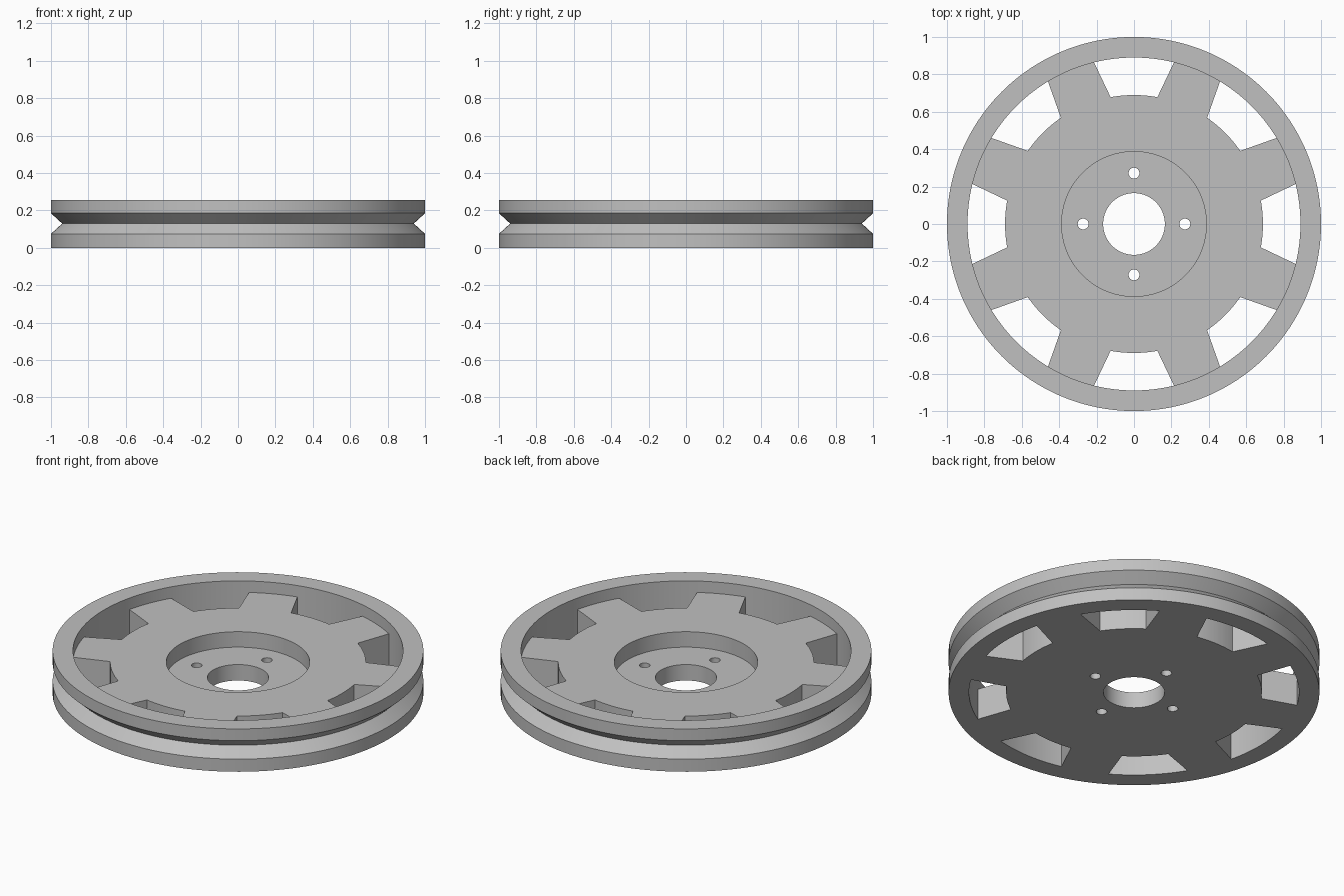
import bpy
import bmesh
from math import sin, cos, pi, radians, atan2, hypot

if "Cube" in bpy.data.objects:
    bpy.data.objects.remove(bpy.data.objects["Cube"], do_unlink=True)

SEGMENTS = 192
HEIGHT = 0.255
RIM_INNER = 0.89

grey = bpy.data.materials.new("plain_grey")
grey.use_nodes = True
colour = (0.53, 0.53, 0.53, 1)
grey.diffuse_color = colour
grey.node_tree.nodes["Principled BSDF"].inputs["Base Color"].default_value = colour


def finish(bm, name):
    bmesh.ops.recalc_face_normals(bm, faces=bm.faces)
    mesh = bpy.data.meshes.new(name)
    bm.to_mesh(mesh)
    bm.free()
    mesh.materials.append(grey)
    obj = bpy.data.objects.new(name, mesh)
    bpy.context.collection.objects.link(obj)
    return obj


def lathe(name, profile):
    """Revolve a closed (radius, z) outline around the z axis."""
    bm = bmesh.new()
    rings = [[bm.verts.new((r * cos(2 * pi * i / SEGMENTS), r * sin(2 * pi * i / SEGMENTS), z))
              for r, z in profile] for i in range(SEGMENTS)]
    count = len(profile)
    for i, ring in enumerate(rings):
        after = rings[(i + 1) % SEGMENTS]
        for j in range(count):
            k = (j + 1) % count
            bm.faces.new((ring[j], after[j], after[k], ring[k]))
    return finish(bm, name)


def add_prism(bm, outline):
    """Extrude a flat outline through the full height of the wheel."""
    face = bm.faces.new([bm.verts.new((x, y, -0.1)) for x, y in outline])
    top = bmesh.ops.extrude_face_region(bm, geom=[face])["geom"]
    bmesh.ops.translate(bm, vec=(0, 0, 0.5),
                        verts=[v for v in top if isinstance(v, bmesh.types.BMVert)])


# Outer rim with a V groove for the belt
rim = lathe("grooved_rim", [
    (RIM_INNER, 0), (1, 0), (1, 0.075), (0.94, 0.13),
    (1, 0.185), (1, HEIGHT), (RIM_INNER, HEIGHT)])

# Web disc with a sunken hub and an axle hole
web = lathe("web_and_hub", [
    (0.165, 0), (RIM_INNER, 0), (RIM_INNER, 0.187),
    (0.387, 0.187), (0.387, 0.095), (0.165, 0.095)])

# Eight windows with a curved inner edge and flaring sides
cut = bmesh.new()
half = atan2(0.125, 0.678)
radius = hypot(0.125, 0.678)
for n in range(8):
    turn = n * pi / 4
    outline = [(radius * cos(turn + half * t / 8), radius * sin(turn + half * t / 8))
               for t in range(-8, 9)]
    for x, y in ((0.955, 0.257), (0.955, -0.257)):
        outline.append((x * cos(turn) - y * sin(turn), x * sin(turn) + y * cos(turn)))
    add_prism(cut, outline)

# Four bolt holes around the axle
for n in range(4):
    cx, cy = 0.272 * cos(n * pi / 2), 0.272 * sin(n * pi / 2)
    add_prism(cut, [(cx + 0.029 * cos(a * pi / 16), cy + 0.029 * sin(a * pi / 16))
                    for a in range(32)])
cutter = finish(cut, "opening_cutter")
cutter.hide_render = True

# Cut the openings and keep the finished mesh
mod = web.modifiers.new("openings", "BOOLEAN")
mod.operation = "DIFFERENCE"
mod.solver = "EXACT"
mod.object = cutter
bpy.ops.object.select_all(action="DESELECT")
bpy.context.view_layer.objects.active = web
web.select_set(True)
bpy.ops.object.modifier_apply(modifier=mod.name)
bpy.data.objects.remove(cutter, do_unlink=True)

# Smooth round walls, crisp corners
rim.select_set(True)
bpy.ops.object.shade_smooth_by_angle(angle=radians(25))
